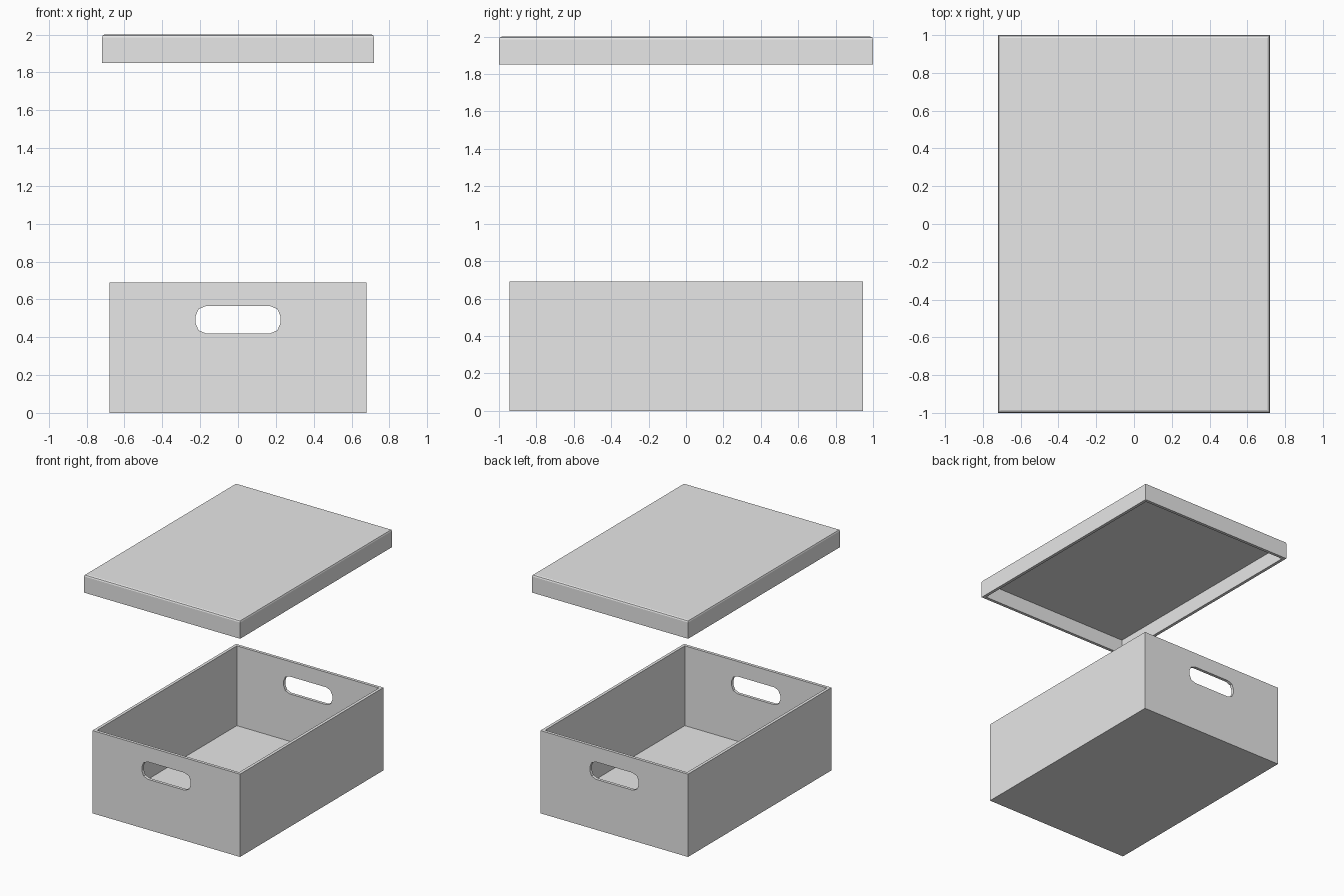
import bpy
import bmesh
from mathutils import Vector

cube = bpy.data.objects.get("Cube")
if cube:
    bpy.data.objects.remove(cube, do_unlink=True)

WALL = 0.025

grey = bpy.data.materials.new("light_grey")
grey.use_nodes = True
colour = (0.8, 0.8, 0.8, 1)
grey.diffuse_color = colour
grey.node_tree.nodes["Principled BSDF"].inputs["Base Color"].default_value = colour


def add_block(bm, low, high):
    """Add an axis-aligned block and return its vertices."""
    low, high = Vector(low), Vector(high)
    verts = bmesh.ops.create_cube(bm, size=1)["verts"]
    for v in verts:
        v.co = (low + high) / 2 + v.co * (high - low)
    return verts


def make_object(name, bm):
    bmesh.ops.recalc_face_normals(bm, faces=bm.faces[:])
    mesh = bpy.data.meshes.new(name)
    bm.to_mesh(mesh)
    bm.free()
    mesh.materials.append(grey)
    obj = bpy.data.objects.new(name, mesh)
    bpy.context.collection.objects.link(obj)
    return obj


def hollow_tray(name, x, y, z0, z1, open_up):
    """Block with one open side and walls of even thickness."""
    bm = bmesh.new()
    add_block(bm, (-x, -y, z0), (x, y, z1))
    side = 1 if open_up else -1
    opening = max(bm.faces, key=lambda f: f.normal.z * side)
    bmesh.ops.inset_region(bm, faces=[opening], thickness=WALL, use_even_offset=True)
    # Push the inset opening down to leave a floor of wall thickness
    result = bmesh.ops.extrude_discrete_faces(bm, faces=[opening])
    depth = z1 - z0 - WALL
    for v in result["faces"][0].verts:
        v.co.z -= side * depth
    return make_object(name, bm), depth


# Open storage box
box, _ = hollow_tray("box", 0.68, 0.945, 0, 0.69, True)

# Rounded slot passing through both end walls
bm = bmesh.new()
add_block(bm, (-0.225, -1.2, 0.42), (0.225, 1.2, 0.565))
long_edges = [e for e in bm.edges if abs(e.verts[0].co.y - e.verts[1].co.y) > 1]
bmesh.ops.bevel(bm, geom=long_edges, offset=0.056, segments=2, profile=0.5,
                affect='EDGES')
cutter = make_object("handle_cutter", bm)
cutter.hide_render = True
cutter.hide_viewport = True
cutter.display_type = 'WIRE'
cut = box.modifiers.new("handle_holes", 'BOOLEAN')
cut.operation = 'DIFFERENCE'
cut.solver = 'EXACT'
cut.object = cutter

# Floating lid, open underneath, with softened top edges
lid, _ = hollow_tray("lid", 0.72, 1.0, 1.85, 2.0, False)
bm = bmesh.new()
bm.from_mesh(lid.data)
top_edges = [e for e in bm.edges if all(v.co.z > 1.99 for v in e.verts)]
bmesh.ops.bevel(bm, geom=top_edges, offset=0.015, segments=2, profile=0.5,
                affect='EDGES')
bm.to_mesh(lid.data)
bm.free()
